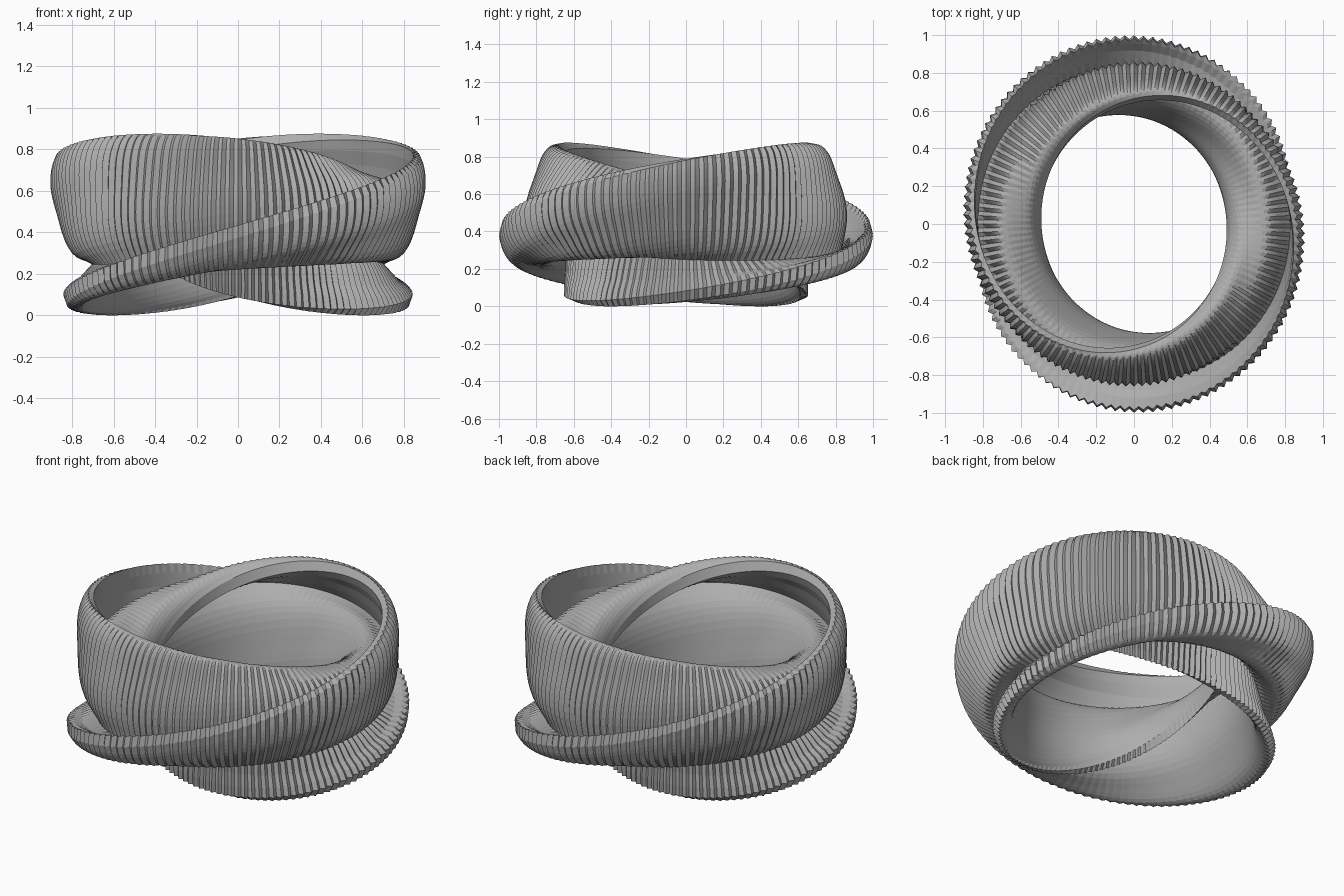
import bpy, bmesh, math
from mathutils import Vector, Matrix

cube = bpy.data.objects.get("Cube")
if cube:
    bpy.data.objects.remove(cube, do_unlink=True)

# Grey finish
grey = bpy.data.materials.new("mid_grey")
grey.use_nodes = True
colour = (0.42, 0.42, 0.42, 1)
grey.diffuse_color = colour
grey.node_tree.nodes["Principled BSDF"].inputs["Base Color"].default_value = colour

# One blade of the three-bladed section: thick lip and bulging panel, then the hooked notch
PANEL = [(0.62, 0.785), (0.72, 0.64), (0.74, 0.42), (0.63, 0.14),
         (0.47, -0.17), (0.25, -0.35), (-0.10, -0.43)]
NOTCH_WALL = [(0.06, -0.54), (0.20, -0.65), (0.36, -0.73), (0.46, -0.81)]
STEPS = 3


def smooth_path(points):
    """Catmull-Rom curve through the points."""
    p = [Vector(q) for q in points]
    p = [2 * p[0] - p[1]] + p + [2 * p[-1] - p[-2]]
    out = []
    for a, b, c, d in zip(p, p[1:], p[2:], p[3:]):
        for s in range(STEPS):
            t = s / STEPS
            out.append(b + (c - a) * t / 2 + (2 * a - 5 * b + 4 * c - d) * t**2 / 2
                       + (3 * b - a - 3 * c + d) * t**3 / 2)
    return out + [p[-2]]


blade = smooth_path(PANEL) + [Vector(q) for q in NOTCH_WALL]
m = len(blade)
section = [Matrix.Rotation(-math.tau * k / 3, 2) @ v for k in range(3) for v in blade]
n = len(section)

# Sweep the section round a slightly oval ring, turning two thirds of a revolution
PLEATS = 120
RINGS = PLEATS * 2
OVAL = 0.96
bm = bmesh.new()
rings = []
for j in range(RINGS):
    phi = math.tau * j / RINGS
    twist = Matrix.Rotation(phi * 2 / 3, 2)
    turned = [twist @ p for p in section]
    ring = []
    for i, (u, v) in enumerate(turned):
        r = 0.755 + 0.247 * u
        # Pleats cut into faces that look outwards; inward faces stay smooth
        if j % 2:
            along = (turned[(i + 1) % n] - turned[i - 1]).normalized()
            r -= 0.02 * min(1, max(0, 0.5 - along.y))
        ring.append(bm.verts.new((OVAL * r * math.cos(phi), r * math.sin(phi),
                                  0.4375 + 0.4375 * v)))
    rings.append(ring)

# The twisted end joins the start one blade further on
rings.append([rings[0][(i + m) % n] for i in range(n)])
for a, b in zip(rings, rings[1:]):
    for i in range(n):
        k = (i + 1) % n
        bm.faces.new((a[i], a[k], b[k], b[i]))
bmesh.ops.recalc_face_normals(bm, faces=bm.faces)

mesh = bpy.data.meshes.new("twisted_ring")
bm.to_mesh(mesh)
bm.free()
mesh.materials.append(grey)
ring_object = bpy.data.objects.new("twisted_ring", mesh)
bpy.context.collection.objects.link(ring_object)
